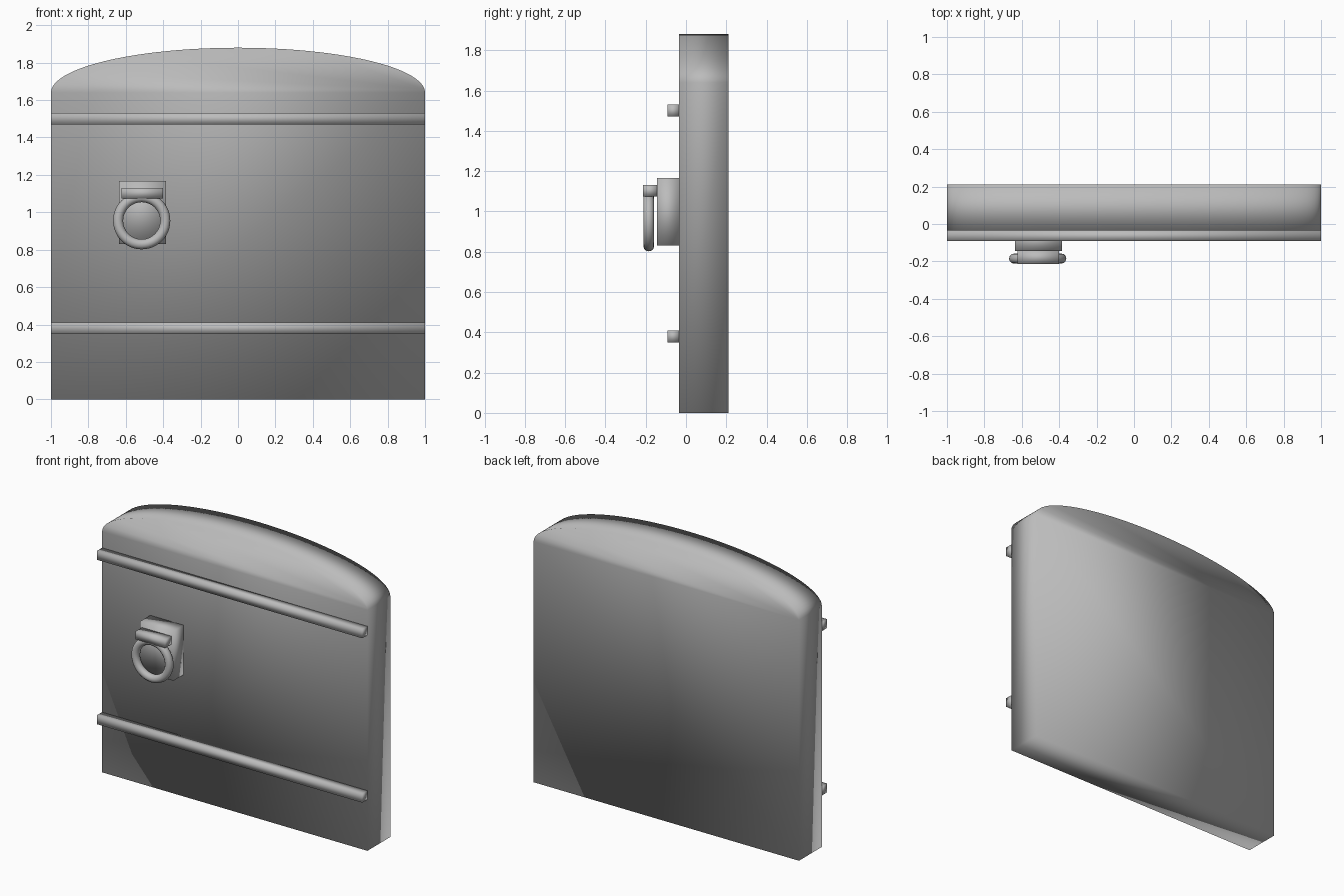
import bpy, bmesh, math
from mathutils import Matrix

cube = bpy.data.objects.get("Cube")
if cube:
    bpy.data.objects.remove(cube, do_unlink=True)

# Single grey material
grey = bpy.data.materials.new("plain grey")
grey.use_nodes = True
COLOR = (0.5, 0.5, 0.5, 1)
grey.diffuse_color = COLOR
grey.node_tree.nodes["Principled BSDF"].inputs["Base Color"].default_value = COLOR


def finish(name, bm):
    """Turn a bmesh into a smooth-shaded object."""
    bmesh.ops.recalc_face_normals(bm, faces=bm.faces[:])
    for f in bm.faces:
        f.smooth = True
    mesh = bpy.data.meshes.new(name)
    bm.to_mesh(mesh)
    bm.free()
    mesh.materials.append(grey)
    obj = bpy.data.objects.new(name, mesh)
    bpy.context.collection.objects.link(obj)
    return obj


def box(name, lo, hi):
    bm = bmesh.new()
    bmesh.ops.create_cube(bm, size=1)
    for v in bm.verts:
        v.co = [(a + b) / 2 + c * (b - a) for a, b, c in zip(lo, hi, v.co)]
    return finish(name, bm)


# Door slab: rectangle below a shallow elliptical arch
FRONT, BACK, SPRING, RISE, STEPS = -0.035, 0.212, 1.64, 0.24, 48
outline = [(-1, 0), (1, 0)]
for i in range(STEPS + 1):
    a = math.pi * i / STEPS
    outline.append((math.cos(a), SPRING + RISE * math.sin(a)))
bm = bmesh.new()
rings = [[bm.verts.new((x, y, z)) for x, z in outline] for y in (FRONT, BACK)]
for ring in rings:
    bm.faces.new((ring[0], ring[1], ring[2], ring[-1]))
    bm.faces.new(ring[2:])
for i in range(len(outline)):
    j = (i + 1) % len(outline)
    bm.faces.new((rings[0][i], rings[0][j], rings[1][j], rings[1][i]))
finish("door_slab", bm)

# Horizontal straps across the front
for name, z in (("lower_strap", 0.38), ("upper_strap", 1.5)):
    box(name, (-1, -0.092, z - 0.03), (1, FRONT, z + 0.03))

# Knocker: back plate, ring holder and ring
box("knocker_plate", (-0.637, -0.145, 0.83), (-0.385, FRONT, 1.167))
box("ring_holder", (-0.622, -0.213, 1.075), (-0.4, -0.145, 1.13))

bpy.ops.mesh.primitive_torus_add(
    major_radius=0.126, minor_radius=0.027, major_segments=48, minor_segments=12,
    location=(-0.515, -0.185, 0.955), rotation=(math.pi / 2, 0, 0))
ring = bpy.context.object
ring.name = "knocker_ring"
ring.data.materials.append(grey)
bpy.ops.object.shade_smooth()
